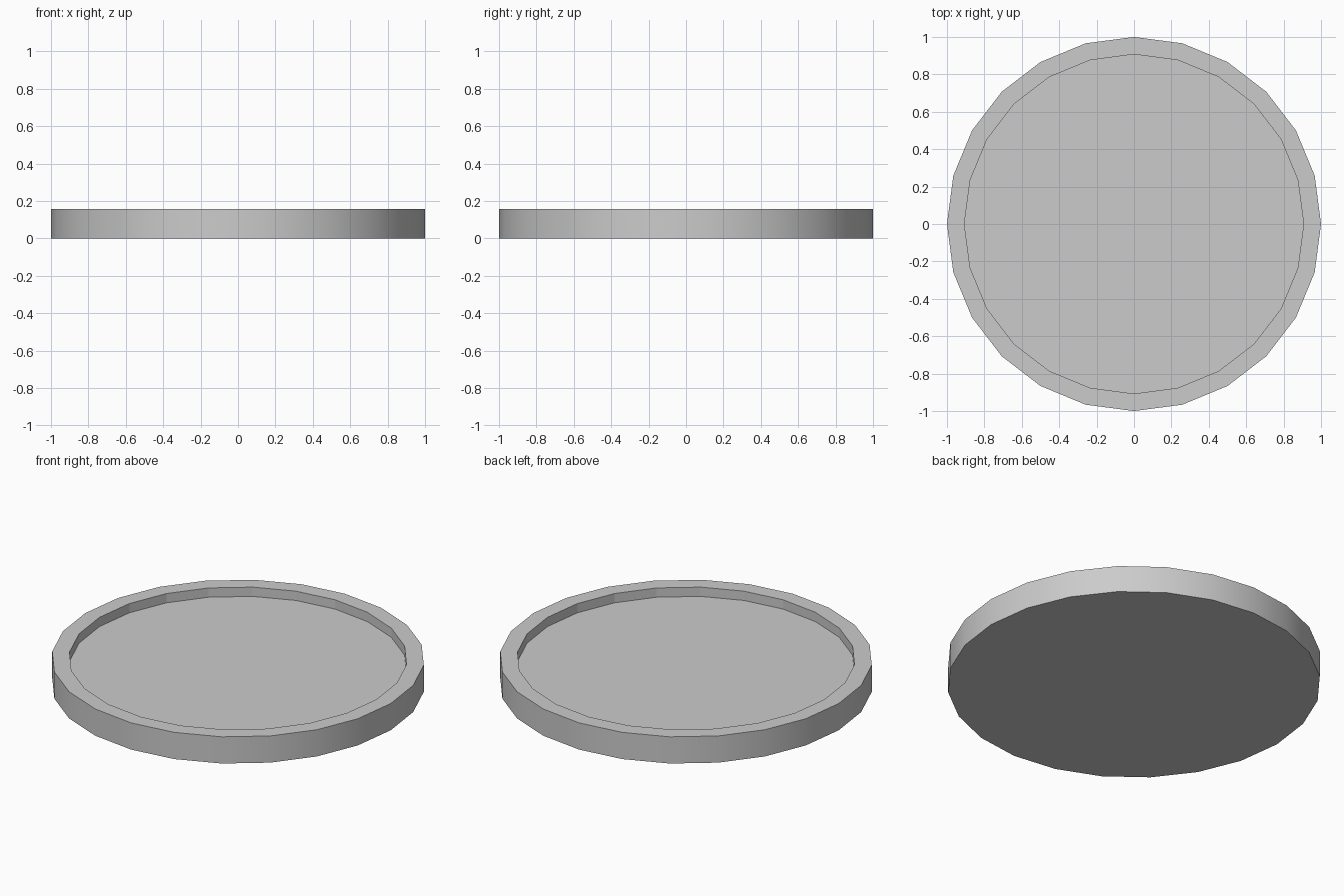
import bpy, bmesh
from math import sin, cos, pi

if "Cube" in bpy.data.objects:
    bpy.data.objects.remove(bpy.data.objects["Cube"])

SIDES = 24
R_OUT, R_IN = 1.0, 0.907
HEIGHT, FLOOR = 0.158, 0.103

bm = bmesh.new()


def ring(r, z):
    return [bm.verts.new((r * cos(2 * pi * i / SIDES), r * sin(2 * pi * i / SIDES), z))
            for i in range(SIDES)]


def bridge(a, b, smooth=False):
    for i in range(SIDES):
        j = (i + 1) % SIDES
        bm.faces.new((a[i], a[j], b[j], b[i])).smooth = smooth


# Lathe-style rings from the underside, up the wall, over the rim, down to the floor
base = ring(R_OUT, 0)
rim_outer = ring(R_OUT, HEIGHT)
rim_inner = ring(R_IN, HEIGHT)
floor = ring(R_IN, FLOOR)

bm.faces.new(base[::-1])              # underside
bridge(base, rim_outer, smooth=True)  # outer wall
bridge(rim_outer, rim_inner)          # flat rim
bridge(rim_inner, floor)              # faceted inner wall
bm.faces.new(floor)                   # recessed floor

# Keep the outer wall's top and bottom borders crisp
for e in bm.edges:
    if e.calc_face_angle(0) > 0.6:
        e.smooth = False
bm.normal_update()
for e in bm.edges:
    e.smooth = e.calc_face_angle(0) < 0.6

mesh = bpy.data.meshes.new("round_tray")
bm.to_mesh(mesh)
bm.free()
tray = bpy.data.objects.new("round_tray", mesh)
bpy.context.collection.objects.link(tray)
